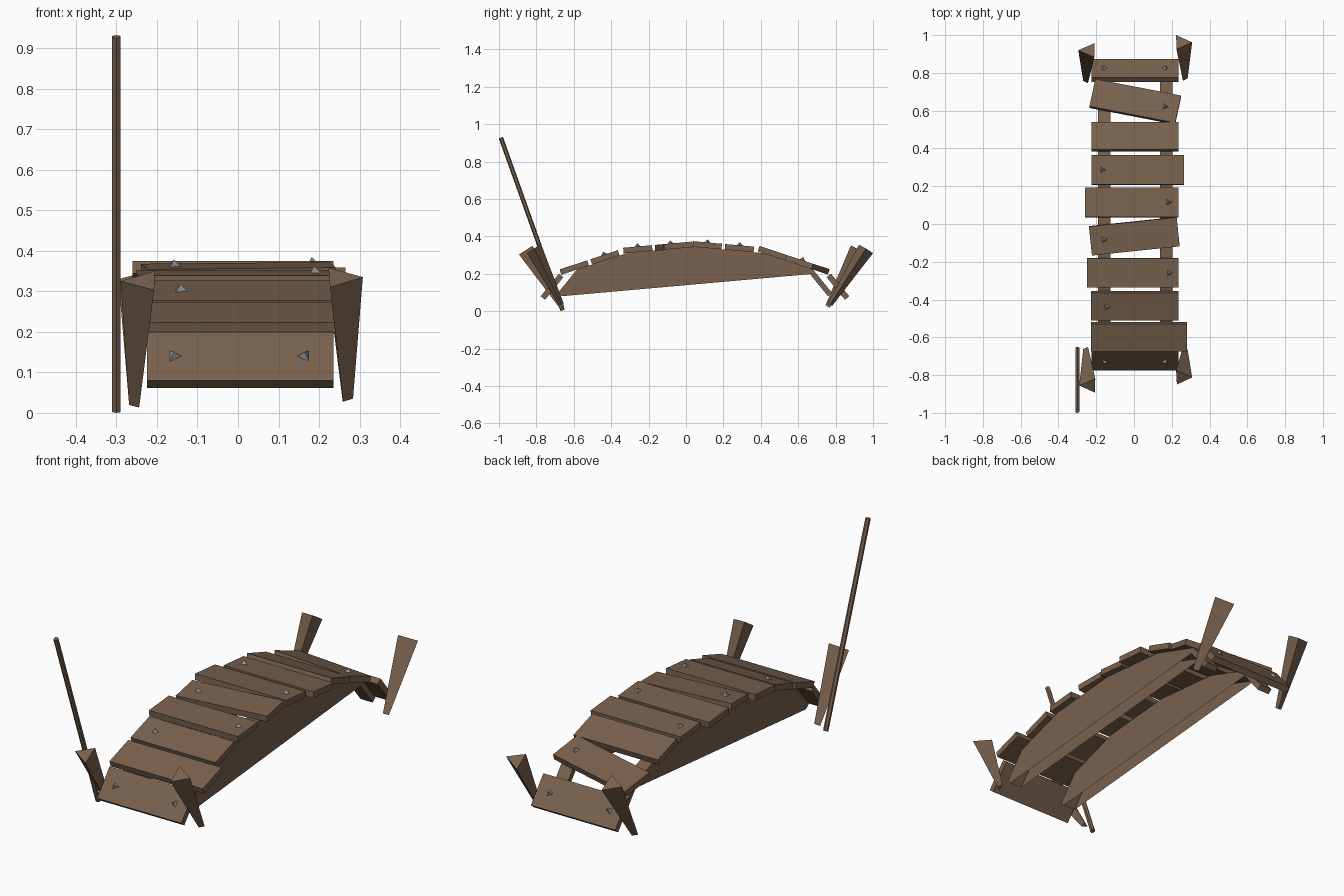
import bpy, bmesh
from math import atan2, sin, cos, radians
from mathutils import Vector, Matrix

if "Cube" in bpy.data.objects:
    bpy.data.objects.remove(bpy.data.objects["Cube"])


def material(name, color):
    m = bpy.data.materials.new(name)
    m.diffuse_color = (*color, 1)
    m.use_nodes = True
    m.node_tree.nodes["Principled BSDF"].inputs["Base Color"].default_value = m.diffuse_color
    return m


WOOD = material("wood", (0.19, 0.12, 0.075))
IRON = material("iron", (0.3, 0.3, 0.31))


def finish(name, bm, mat, fix=True):
    if fix:
        bmesh.ops.recalc_face_normals(bm, faces=bm.faces)
    mesh = bpy.data.meshes.new(name)
    bm.to_mesh(mesh)
    bm.free()
    mesh.materials.append(mat)
    ob = bpy.data.objects.new(name, mesh)
    bpy.context.collection.objects.link(ob)
    return ob


# Arch: underside points as (y, z), symmetric about MID
MID = 0.048
half = [(-0.711, 0.08), (-0.615, 0.198), (-0.358, 0.283)]
ARC = [(MID + y, z) for y, z in half] + [(MID, 0.315)] + [(MID - y, z) for y, z in reversed(half)]
BEAM, PLANK = 0.028, 0.03


def segment(y):
    for (y0, z0), (y1, z1) in zip(ARC, ARC[1:]):
        if y <= y1 or (y1, z1) == ARC[-1]:
            a = atan2(z1 - z0, y1 - y0)
            return a, z0 + (y - y0) * (z1 - z0) / (y1 - y0)


def offset_arc(d):
    out = []
    angles = [atan2(b[1] - a[1], b[0] - a[0]) for a, b in zip(ARC, ARC[1:])]
    for i, (y, z) in enumerate(ARC):
        a0, a1 = angles[max(i - 1, 0)], angles[min(i, len(angles) - 1)]
        a, r = (a0 + a1) / 2, d / cos((a1 - a0) / 2)
        out.append((y - sin(a) * r, z + cos(a) * r))
    return out


# Arched side beams: curved strip whose side panels close down to a straight chord
def beam(name, x0, x1):
    bm = bmesh.new()
    low = [[bm.verts.new((x, *p)) for p in ARC] for x in (x0, x1)]
    top = [[bm.verts.new((x, *p)) for p in offset_arc(BEAM)] for x in (x0, x1)]
    for i in range(len(ARC) - 1):
        bm.faces.new((top[0][i], top[1][i], top[1][i + 1], top[0][i + 1]))
        bm.faces.new((low[0][i], low[0][i + 1], low[1][i + 1], low[1][i]))
    for i in (0, -1):
        bm.faces.new((low[0][i], low[1][i], top[1][i], top[0][i]))
    for s in (0, 1):
        loop = top[s] + [low[s][-1], low[s][-2], low[s][0]]
        bm.faces.new(loop if s == 0 else loop[::-1]).normal_update()
    for s, sign in ((0, -1), (1, 1)):
        for f in bm.faces:
            if all(v in low[s] + top[s] for v in f.verts) and f.normal.x * sign < 0:
                f.normal_flip()
    finish(name, bm, WOOD, fix=False)


beam("left_beam", -0.19, -0.125)
beam("right_beam", 0.137, 0.203)

# Planks: x range, y centre of the top face, twist in degrees, nail x positions
PLANKS = [
    (-0.225, 0.235, -0.728, 0, (-0.158, 0.165)),
    (-0.228, 0.28, -0.602, 0, ()),
    (-0.228, 0.235, -0.438, 0, (-0.143,)),
    (-0.25, 0.235, -0.259, 0, (0.187,)),
    (-0.232, 0.235, -0.066, 6, (-0.16,)),
    (-0.26, 0.235, 0.115, 0, (0.182,)),
    (-0.225, 0.265, 0.287, 0, (-0.168,)),
    (-0.225, 0.235, 0.467, 0, ()),
    (-0.225, 0.238, 0.652, -11.5, (0.168,)),
    (-0.225, 0.235, 0.824, 0, (-0.16, 0.165)),
]


def plank(i, x0, x1, y, twist, nails):
    end = i in (0, len(PLANKS) - 1)
    slope_y = y if end else min(max(y, -0.5), 0.6)
    a, z = segment(slope_y)
    z += (y - slope_y) * sin(a) / cos(a) + (BEAM + PLANK) / cos(a)
    if end:
        z = 0.14
    cx = (x0 + x1) / 2
    frame = (Matrix.Translation((cx, y, z)) @ Matrix.Rotation(a, 4, 'X')
             @ Matrix.Rotation(radians(twist), 4, 'Z'))
    bm = bmesh.new()
    bmesh.ops.create_cube(bm, size=1, matrix=frame @ Matrix.Translation((0, 0, -PLANK / 2))
                          @ Matrix.Diagonal((x1 - x0, 0.155, PLANK, 1)))
    finish(f"plank_{i + 1}", bm, WOOD)
    # Three-sided nail heads
    for nx in nails:
        bm = bmesh.new()
        bmesh.ops.create_cone(bm, cap_ends=True, segments=3, radius1=0.022, radius2=0, depth=0.02,
                              matrix=frame @ Matrix.Translation((nx - cx, 0, 0.007))
                              @ Matrix.Rotation(radians(-90 if nx < 0 or not end else 90), 4, 'Z'))
        finish(f"nail_{i + 1}", bm, IRON)


for i, p in enumerate(PLANKS):
    plank(i, *p)


# Corner posts: three-sided stakes tapering to the ground
def post(name, tip, *tri):
    bm = bmesh.new()
    tri = [Vector(p) for p in tri]
    mid = sum(tri, Vector()) / 3
    top = [bm.verts.new(p) for p in tri]
    bot = [bm.verts.new(Vector(tip) + (p - mid) * 0.3) for p in tri]
    bm.faces.new(top)
    bm.faces.new(bot[::-1])
    for k in range(3):
        j = (k + 1) % 3
        bm.faces.new((top[k], bot[k], bot[j], top[j]))
    finish(name, bm, WOOD)


post("front_right_post", (0.267, -0.665, 0.035),
     (0.223, -0.775, 0.358), (0.308, -0.812, 0.335), (0.227, -0.85, 0.31))
post("front_left_post", (-0.252, -0.662, 0.02),
     (-0.205, -0.82, 0.35), (-0.29, -0.855, 0.325), (-0.207, -0.893, 0.303))
post("back_right_post", (0.267, 0.77, 0.035),
     (0.223, 1.0, 0.31), (0.308, 0.962, 0.335), (0.225, 0.925, 0.355))
post("back_left_post", (-0.252, 0.757, 0.025),
     (-0.21, 0.957, 0.305), (-0.295, 0.92, 0.33), (-0.21, 0.882, 0.352))

# Tall leaning pole
a, b = Vector((-0.3, -0.66, 0.004)), Vector((-0.3, -0.99, 0.928))
bm = bmesh.new()
bmesh.ops.create_cone(bm, cap_ends=True, segments=6, radius1=0.012, radius2=0.012, depth=(b - a).length,
                      matrix=Matrix.Translation((a + b) / 2) @ (b - a).to_track_quat('Z', 'Y').to_matrix().to_4x4())
finish("pole", bm, WOOD)
